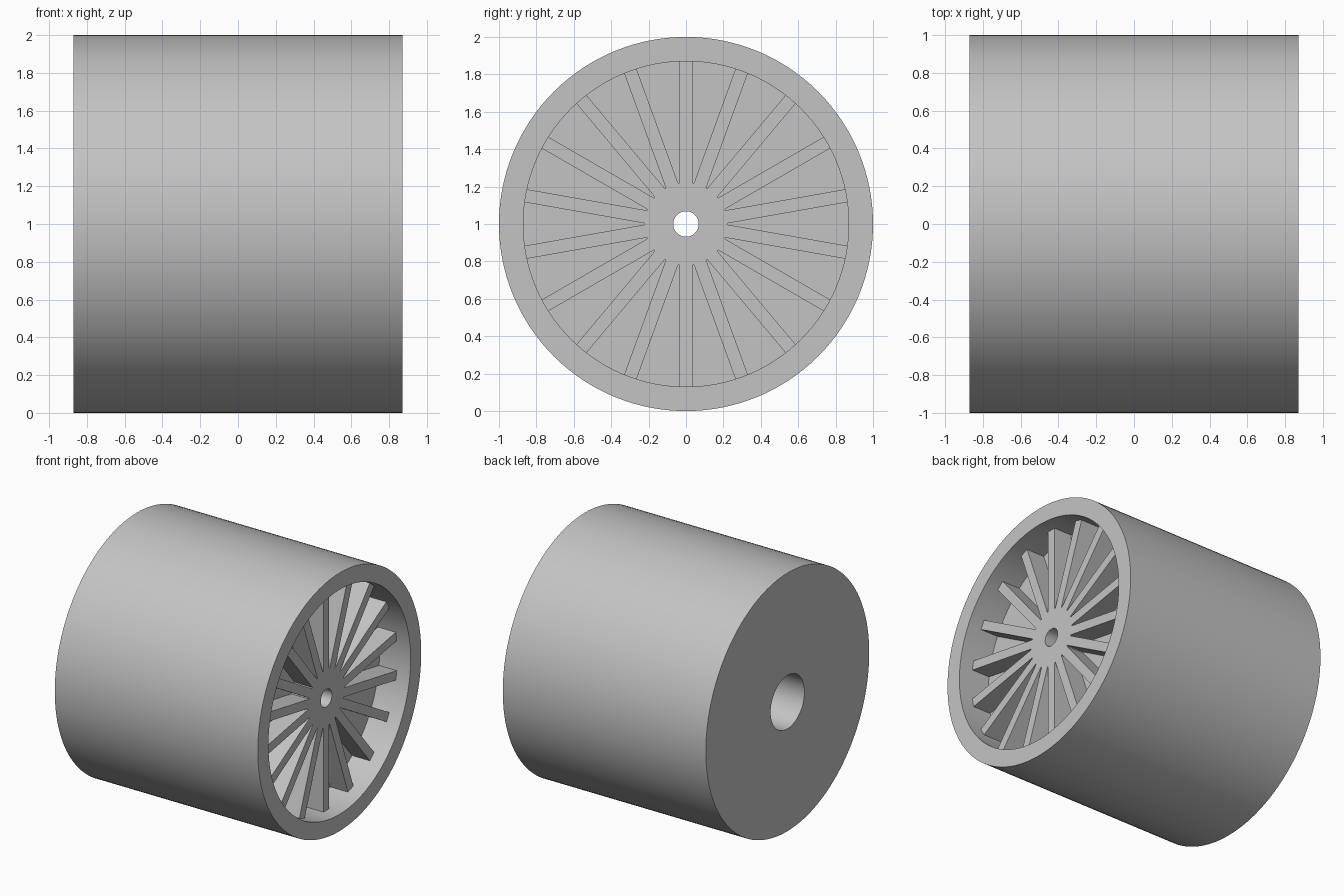
import bpy
import bmesh
from math import radians, tau
from mathutils import Matrix, Vector

cube = bpy.data.objects.get("Cube")
if cube:
    bpy.data.objects.remove(cube, do_unlink=True)

SEGMENTS = 128
SPOKES = 18
HALF = 0.87          # half length along the axle
RIM_IN = 0.87        # inner radius of the open rim
HUB_R = 0.222
HOLE_R = 0.068
BORE_R = 0.207
FACE_X = 0.757       # front plane of hub and spokes
FLOOR_X = 0.605      # floor of the recess
BORE_END = 0.45
CENTRE = Matrix.Translation((0, 0, 1))

grey = bpy.data.materials.new("plain_grey")
grey.use_nodes = True
colour = (0.55, 0.55, 0.55, 1)
grey.diffuse_color = colour
grey.node_tree.nodes["Principled BSDF"].inputs["Base Color"].default_value = colour


def finish(bm, name):
    """Turn a bmesh into a coloured object with smooth curves and sharp edges."""
    bmesh.ops.recalc_face_normals(bm, faces=bm.faces)
    bm.transform(CENTRE)
    mesh = bpy.data.meshes.new(name)
    bm.to_mesh(mesh)
    bm.free()
    mesh.materials.append(grey)
    obj = bpy.data.objects.new(name, mesh)
    bpy.context.collection.objects.link(obj)
    bpy.ops.object.select_all(action="DESELECT")
    obj.select_set(True)
    bpy.context.view_layer.objects.active = obj
    bpy.ops.object.shade_smooth_by_angle(angle=radians(30))
    return obj


# Drum body: closed (x, radius) profile spun about the axle
profile = [
    (-HALF, 1), (HALF, 1), (HALF, RIM_IN), (FLOOR_X, RIM_IN),
    (FLOOR_X, HUB_R), (FACE_X, HUB_R), (FACE_X, HOLE_R),
    (BORE_END, HOLE_R), (BORE_END, BORE_R), (-HALF, BORE_R),
]
bm = bmesh.new()
verts = [bm.verts.new((x, 0, r)) for x, r in profile]
edges = [bm.edges.new((a, b)) for a, b in zip(verts, verts[1:] + verts[:1])]
bmesh.ops.spin(bm, geom=verts + edges, cent=(0, 0, 0), axis=(1, 0, 0),
               angle=tau, steps=SEGMENTS, use_merge=True)
bmesh.ops.remove_doubles(bm, verts=bm.verts, dist=0.0001)
finish(bm, "drum_body")

# Radial spokes standing on the recess floor, from hub to rim
inner, outer, width = 0.215, RIM_IN + 0.01, 0.07
depth = FACE_X - FLOOR_X + 0.01
size = Vector((depth, width, outer - inner))
middle = Vector((FACE_X - depth / 2, 0, (inner + outer) / 2))
bm = bmesh.new()
for i in range(SPOKES):
    turn = Matrix.Rotation(tau * i / SPOKES, 4, "X")
    place = turn @ Matrix.Translation(middle) @ Matrix.Diagonal(size.to_4d())
    bmesh.ops.create_cube(bm, size=1, matrix=place)
finish(bm, "spokes")
